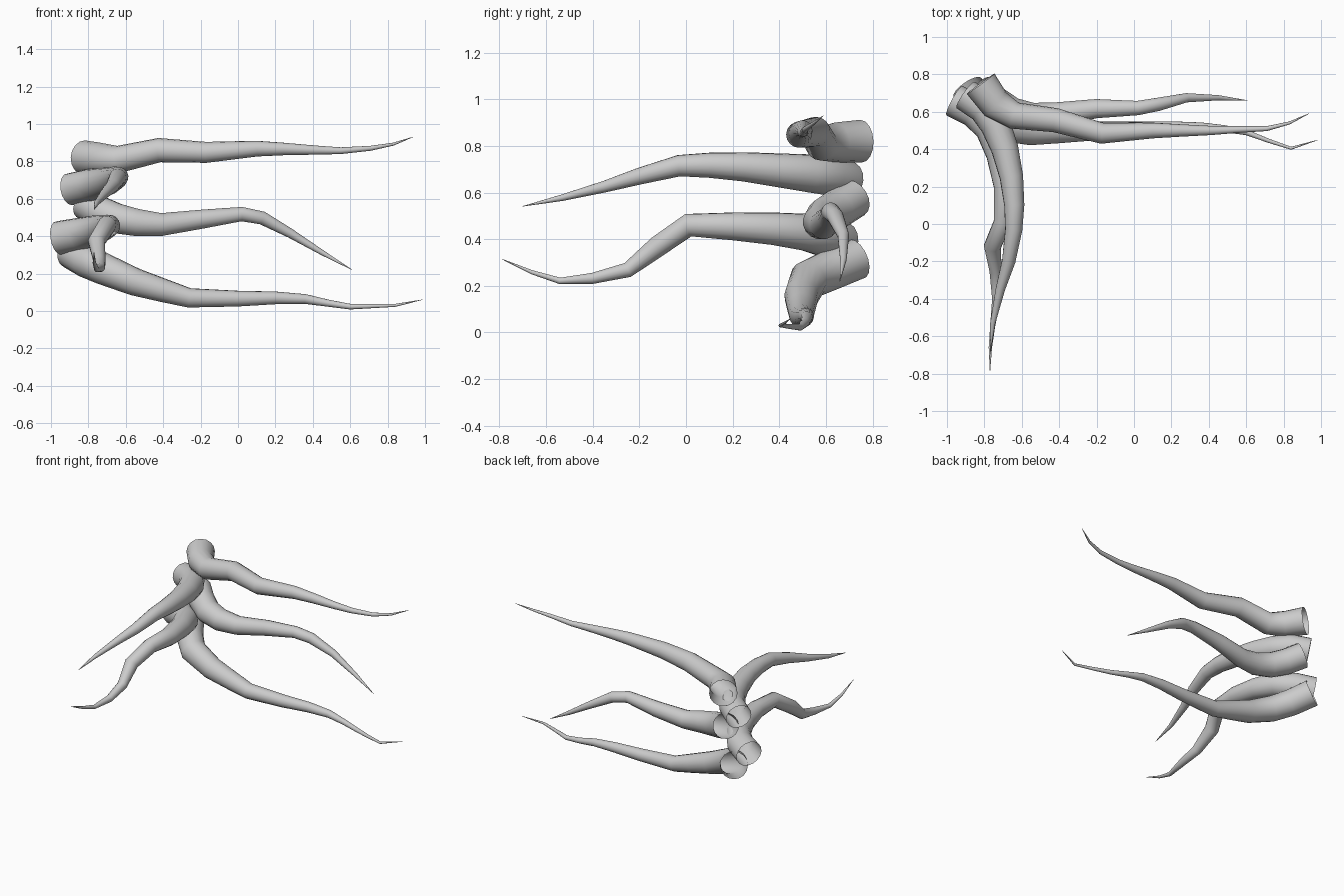
import bpy

# Tapered root: open-ended tube swept along (x, y, z, radius) points
def root(name, pts):
    cu = bpy.data.curves.new(name, 'CURVE')
    cu.dimensions = '3D'
    cu.bevel_depth = 1.0
    cu.bevel_resolution = 6
    cu.use_fill_caps = False
    sp = cu.splines.new('POLY')
    sp.points.add(len(pts) - 1)
    for p, (x, y, z, r) in zip(sp.points, pts):
        p.co = (x, y, z, 1)
        p.radius = r
    ob = bpy.data.objects.new(name, cu)
    bpy.context.collection.objects.link(ob)
    bpy.ops.object.select_all(action='DESELECT')
    ob.select_set(True)
    bpy.context.view_layer.objects.active = ob
    bpy.ops.object.convert(target='MESH')
    bpy.ops.object.shade_smooth_by_angle(angle=0.7)

# Three roots reaching to the right
root("upper_side_root", [
    (-.82, .75, .82, .092), (-.74, .64, .815, .085), (-.64, .58, .81, .073),
    (-.42, .555, .86, .065), (-.17, .485, .848, .056), (.1, .50, .868, .042),
    (.25, .50, .866, .033), (.42, .50, .86, .024), (.55, .505, .857, .018),
    (.71, .51, .87, .013), (.83, .54, .892, .008), (.935, .59, .93, .001)])
root("middle_side_root", [
    (-.82, .72, .575, .085), (-.74, .65, .53, .085), (-.65, .595, .495, .082),
    (-.54, .575, .473, .074), (-.41, .59, .462, .062), (-.2, .617, .49, .052),
    (.02, .62, .518, .039), (.13, .64, .497, .036), (.28, .675, .415, .025),
    (.45, .675, .312, .014), (.61, .66, .22, .001)])
root("lower_side_root", [
    (-.89, .73, .315, .09), (-.81, .615, .265, .088), (-.72, .525, .225, .085),
    (-.55, .495, .155, .074), (-.40, .495, .11, .063), (-.26, .495, .07, .052),
    (0, .505, .066, .042), (.2, .515, .07, .034), (.36, .517, .064, .026),
    (.48, .51, .042, .019), (.6, .49, .023, .015), (.72, .445, .026, .011),
    (.84, .405, .03, .008), (.985, .45, .06, .001)])

# Two roots reaching to the front
root("upper_front_root", [
    (-.9, .69, .65, .086), (-.8, .62, .672, .086), (-.74, .53, .682, .082),
    (-.69, .4, .695, .073), (-.655, .25, .71, .063), (-.64, .1, .717, .054),
    (-.643, -.03, .715, .046), (-.67, -.2, .67, .036), (-.715, -.35, .625, .025),
    (-.755, -.53, .578, .014), (-.77, -.7, .541, .001)])
root("lower_front_root", [
    (-.96, .66, .39, .09), (-.85, .60, .41, .088), (-.77, .51, .43, .08),
    (-.72, .37, .445, .07), (-.69, .2, .455, .06), (-.7, .01, .46, .05),
    (-.757, -.12, .37, .046), (-.74, -.25, .268, .033), (-.735, -.4, .232, .024),
    (-.755, -.54, .221, .014), (-.768, -.66, .258, .009), (-.77, -.79, .315, .001)])
